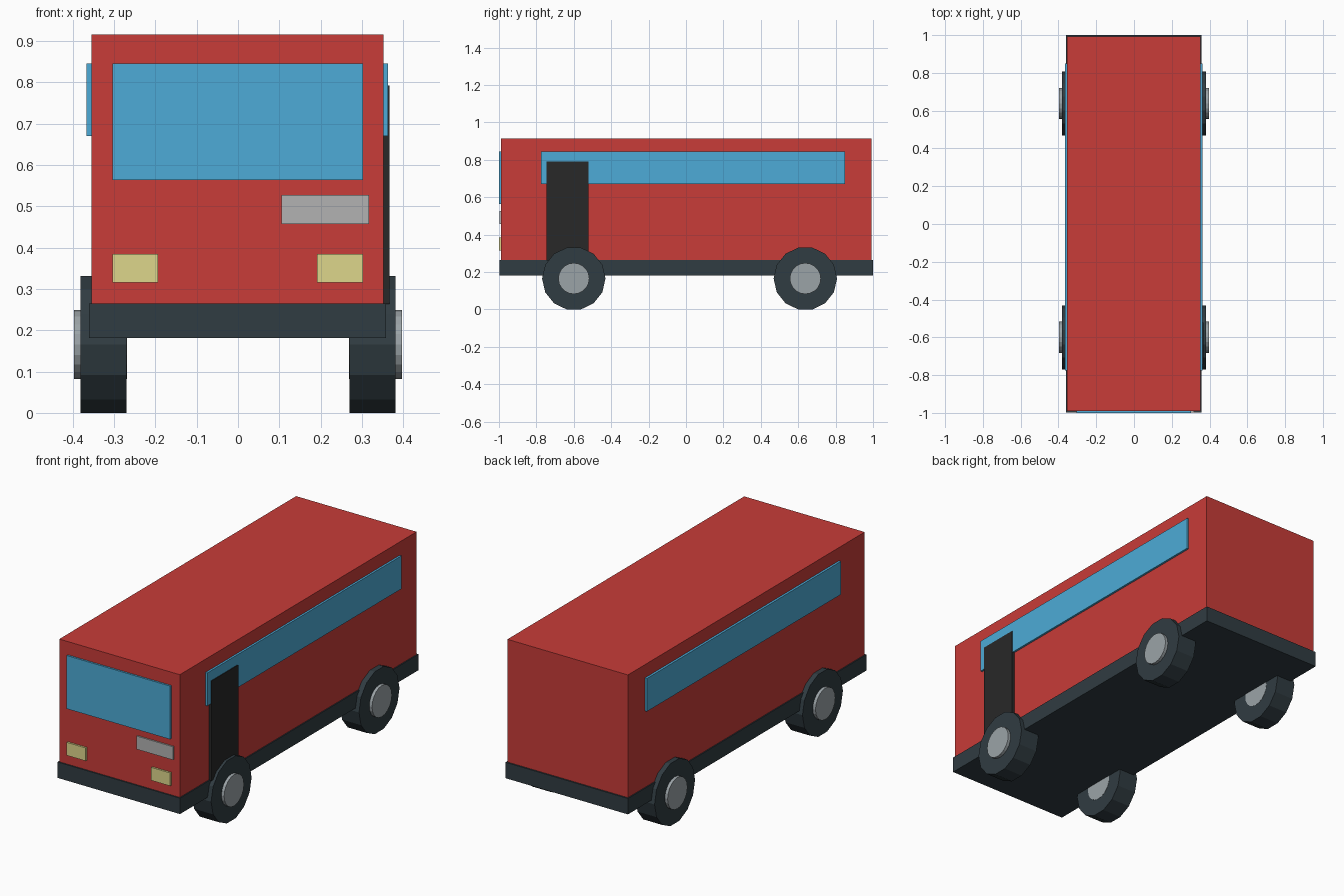
import bpy, bmesh, math
from mathutils import Matrix, Vector

if "Cube" in bpy.data.objects:
    bpy.data.objects.remove(bpy.data.objects["Cube"])


def material(name, rgb):
    m = bpy.data.materials.new(name)
    m.diffuse_color = (*rgb, 1)
    m.use_nodes = True
    m.node_tree.nodes["Principled BSDF"].inputs["Base Color"].default_value = m.diffuse_color
    return m


RED = material("red_paint", (0.58, 0.045, 0.04))
GLASS = material("blue_glass", (0.074, 0.407, 0.68))
DARK = material("dark_rubber", (0.03, 0.045, 0.054))
BLACK = material("door_black", (0.021, 0.021, 0.021))
LAMP = material("lamp_yellow", (0.73, 0.67, 0.26))
PLATE = material("plate_grey", (0.445, 0.445, 0.445))
METAL = material("hub_metal", (0.33, 0.37, 0.39))


def add(name, bm, mat):
    mesh = bpy.data.meshes.new(name)
    bm.to_mesh(mesh)
    bm.free()
    mesh.materials.append(mat)
    obj = bpy.data.objects.new(name, mesh)
    bpy.context.collection.objects.link(obj)
    return obj


def box(name, x, y, z, mat):
    """Box from (min, max) ranges along each axis."""
    bm = bmesh.new()
    size = [r[1] - r[0] for r in (x, y, z)]
    centre = Vector([sum(r) / 2 for r in (x, y, z)])
    bmesh.ops.create_cube(bm, size=1, matrix=Matrix.Translation(centre) @ Matrix.Diagonal((*size, 1)))
    return add(name, bm, mat)


def disc(name, x, y, z, radius, sides, mat):
    """Cylinder along x, with a vertex pointing along y."""
    bm = bmesh.new()
    bmesh.ops.create_cone(bm, cap_ends=True, segments=sides, radius1=radius, radius2=radius,
                          depth=abs(x[1] - x[0]))
    verts = bm.verts[:]
    bmesh.ops.rotate(bm, verts=verts, matrix=Matrix.Rotation(math.pi / 2, 3, 'Z'))
    far = max(verts, key=lambda v: v.co.y)
    # Align one corner exactly with +y, then lay the axis along x
    bmesh.ops.rotate(bm, verts=verts,
                     matrix=Matrix.Rotation(math.pi / 2 - math.atan2(far.co.y, far.co.x), 3, 'Z'))
    bmesh.ops.rotate(bm, verts=verts, matrix=Matrix.Rotation(math.pi / 2, 3, 'Y'))
    bmesh.ops.translate(bm, verts=verts, vec=(sum(x) / 2, y, z))
    return add(name, bm, mat)


# Body and chassis skirt
box("body", (-0.354, 0.352), (-0.99, 0.992), (0.26, 0.915), RED)
box("chassis_skirt", (-0.36, 0.358), (-0.997, 1.0), (0.181, 0.265), DARK)

# Windows
box("windscreen", (-0.304, 0.302), (-1.0, -0.97), (0.563, 0.845), GLASS)
box("left_window", (-0.366, -0.34), (-0.775, 0.85), (0.67, 0.845), GLASS)
box("right_window", (0.34, 0.363), (-0.775, 0.85), (0.67, 0.845), GLASS)

# Door on the right side
box("door", (0.34, 0.367), (-0.745, -0.522), (0.263, 0.792), BLACK)

# Headlights and front panel
for side, x in (("left", (-0.304, -0.193)), ("right", (0.191, 0.302))):
    box(side + "_headlight", x, (-1.0, -0.97), (0.316, 0.385), LAMP)
box("front_panel", (0.105, 0.317), (-0.998, -0.97), (0.457, 0.527), PLATE)

# Wheels with hubs running through them
for end, y in (("front", -0.6), ("rear", 0.638)):
    for side, s in (("left", -1), ("right", 1)):
        disc(f"{end}_{side}_tyre", (s * 0.27, s * 0.381), y, 0.1655, 0.1695, 14, DARK)
        disc(f"{end}_{side}_hub", (s * 0.269, s * 0.397), y, 0.1655, 0.083, 20, METAL)
